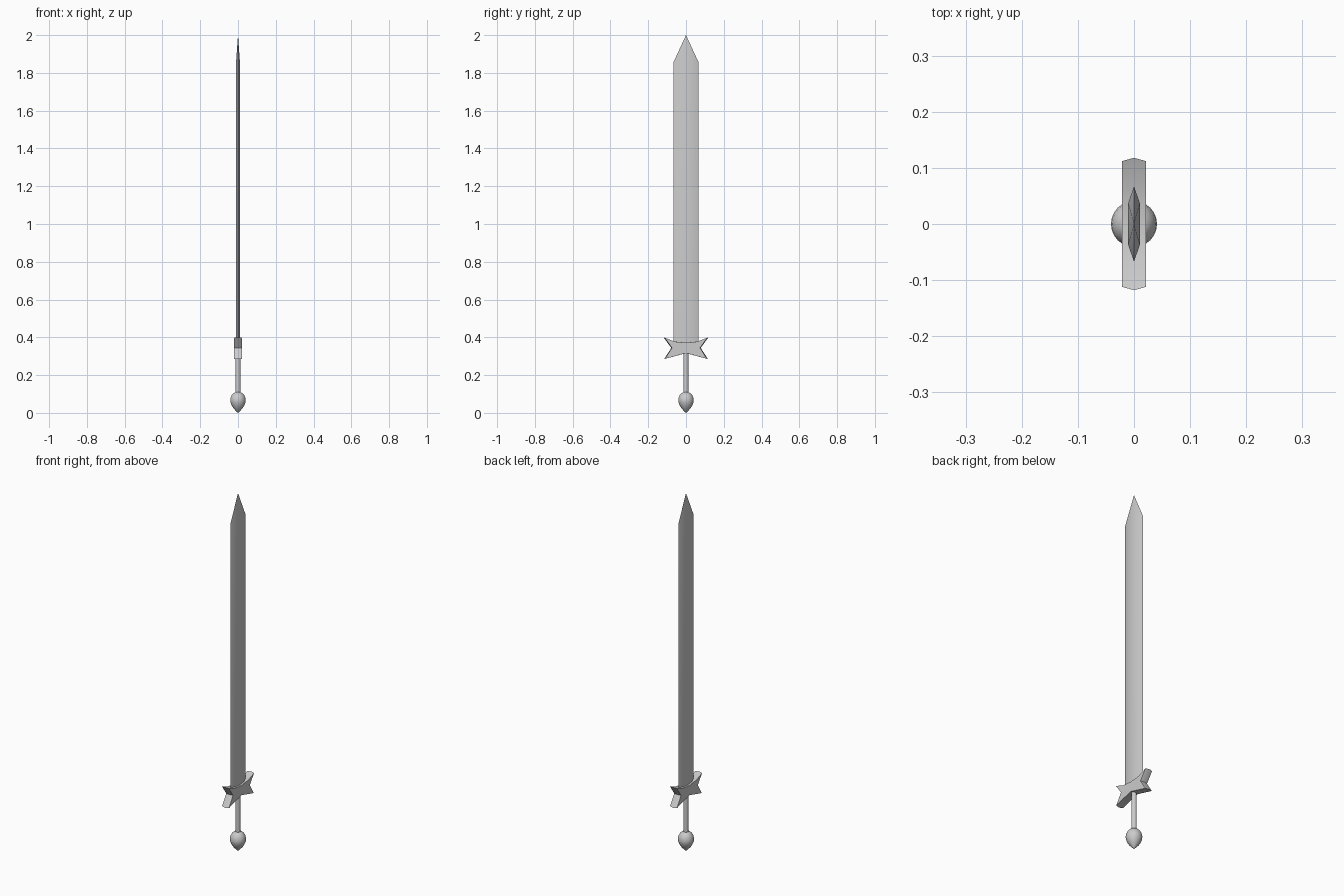
import bpy, bmesh, math

if "Cube" in bpy.data.objects:
    bpy.data.objects.remove(bpy.data.objects["Cube"])


def finish(name, bm, angle):
    """Turn a bmesh into a named, smooth-by-angle object."""
    bmesh.ops.remove_doubles(bm, verts=bm.verts, dist=0.0002)
    bmesh.ops.recalc_face_normals(bm, faces=bm.faces)
    mesh = bpy.data.meshes.new(name)
    bm.to_mesh(mesh)
    bm.free()
    obj = bpy.data.objects.new(name, mesh)
    bpy.context.collection.objects.link(obj)
    bpy.ops.object.select_all(action='DESELECT')
    obj.select_set(True)
    bpy.context.view_layer.objects.active = obj
    bpy.ops.object.shade_smooth_by_angle(angle=math.radians(angle))
    return obj


def loft(name, rings, angle):
    """Skin a list of equal-length closed rings and cap both ends."""
    bm = bmesh.new()
    loops = [[bm.verts.new(p) for p in ring] for ring in rings]
    n = len(loops[0])
    for a, b in zip(loops, loops[1:]):
        for i in range(n):
            j = (i + 1) % n
            bm.faces.new((a[i], a[j], b[j], b[i]))
    bm.faces.new(loops[0])
    bm.faces.new(loops[-1])
    return finish(name, bm, angle)


def lathe(name, profile, sides=24):
    """Round part from (radius, height) points."""
    rings = [[(r * math.cos(2 * math.pi * i / sides),
               r * math.sin(2 * math.pi * i / sides), z)
              for i in range(sides)] for r, z in profile]
    return loft(name, rings, 50)


# Blade: flattened hexagonal section narrowing to a point
section = [(0.0, 0.067), (-0.0105, 0.037), (-0.0105, -0.037),
           (0.0, -0.067), (0.0105, -0.037), (0.0105, 0.037)]
stations = [(0.35, 1.0), (1.855, 1.0), (2.0, 0.004)]
loft("blade", [[(x * s, y * s, z) for x, y in section] for z, s in stations], 20)

# Guard: four-pointed outline with a slight ridge round the middle
half = [(0.0, 0.372), (0.062, 0.378), (0.118, 0.399),
        (0.078, 0.344), (0.116, 0.285), (0.0, 0.316)]
outline = half + [(-y, z) for y, z in half[-2:0:-1]]
layers = [(-0.021, 0.95), (0.0, 1.0), (0.021, 0.95)]
loft("guard", [[(x, y * s, 0.342 + (z - 0.342) * (s + 1) / 2)
                for y, z in outline] for x, s in layers], 35)

# Grip
lathe("grip", [(0.0135, 0.09), (0.0135, 0.335)], 16)

# Pommel: teardrop with the point down
lathe("pommel", [(0.0005, 0.0), (0.011, 0.010), (0.024, 0.024), (0.034, 0.040),
                 (0.040, 0.056), (0.041, 0.068), (0.039, 0.081), (0.033, 0.094),
                 (0.024, 0.104), (0.012, 0.110), (0.0005, 0.112)])
